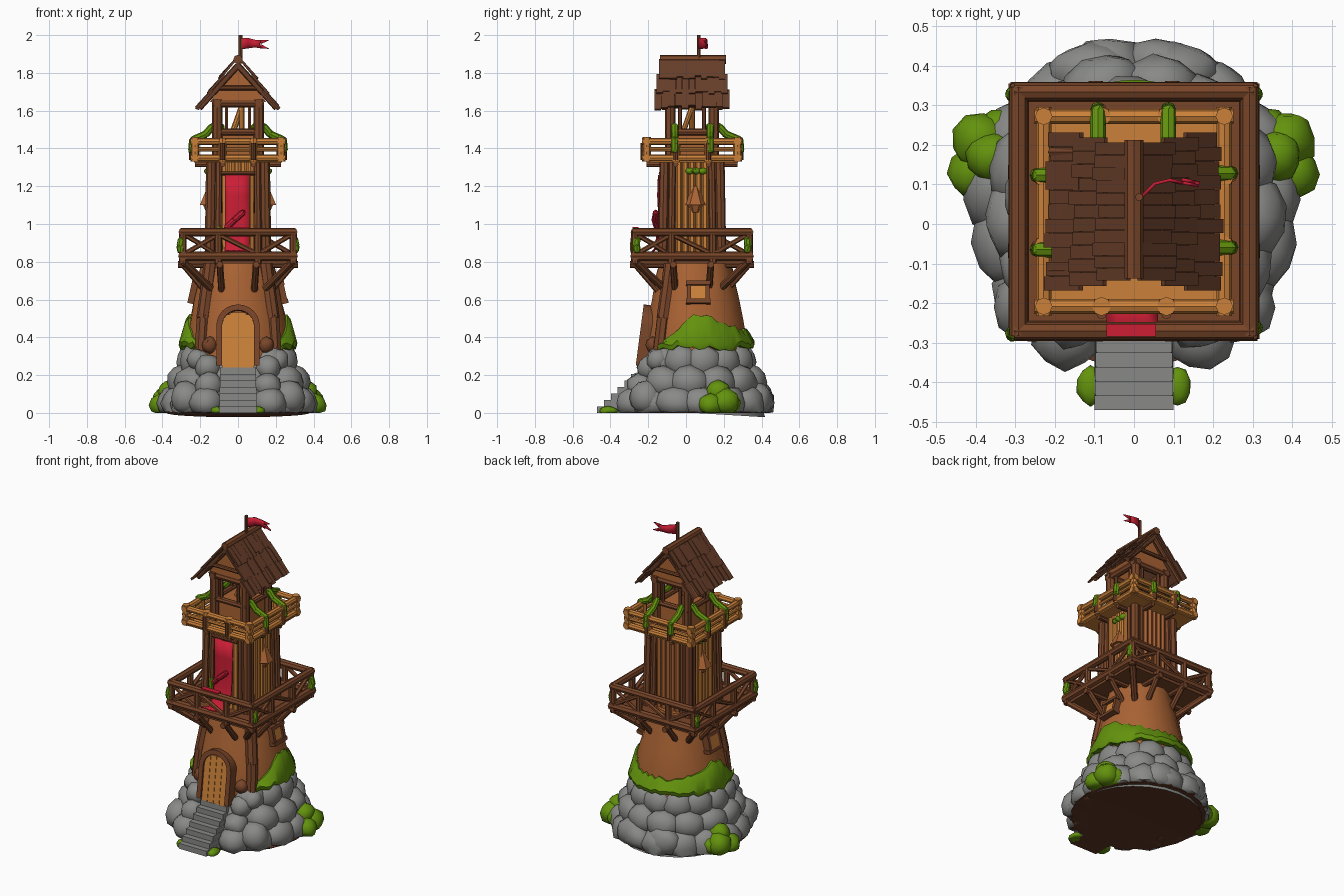
import bpy, bmesh, math, random
from mathutils import Vector, Matrix

if "Cube" in bpy.data.objects:
    bpy.data.objects.remove(bpy.data.objects["Cube"])
random.seed(4)
CY = 0.032  # tower axis in y

def mat(name, r, g, b):
    m = bpy.data.materials.new(name)
    m.diffuse_color = (r, g, b, 1)
    m.use_nodes = True
    m.node_tree.nodes["Principled BSDF"].inputs["Base Color"].default_value = m.diffuse_color
    return m
ROCK = mat("grey rock", .25, .255, .245)
MOSS = mat("moss green", .125, .29, .004)
WALL = mat("clay brown", .40, .125, .034)
LOG = mat("log brown", .19, .060, .022)
PLANK = mat("light timber", .60, .22, .042)
ROOF = mat("roof brown", .135, .047, .022)
RED = mat("banner red", .60, .013, .035)
BASE = mat("underside brown", .11, .040, .018)

def finish(bm, name, *mats, smooth=40, rule=None):
    bmesh.ops.recalc_face_normals(bm, faces=bm.faces)
    if rule:
        for f in bm.faces:
            f.material_index = rule(f)
    me = bpy.data.meshes.new(name)
    bm.to_mesh(me); bm.free()
    for m in mats:
        me.materials.append(m)
    ob = bpy.data.objects.new(name, me)
    bpy.context.collection.objects.link(ob)
    if smooth:
        bpy.ops.object.select_all(action='DESELECT')
        ob.select_set(True); bpy.context.view_layer.objects.active = ob
        bpy.ops.object.shade_smooth_by_angle(angle=math.radians(smooth))
    return ob

def beam(bm, a, b, r, r2=None, n=8):
    a, b = Vector(a), Vector(b); d = b - a
    M = Matrix.Translation((a + b) / 2) @ d.to_track_quat('Z', 'Y').to_matrix().to_4x4()
    bmesh.ops.create_cone(bm, cap_ends=True, segments=n, radius1=r, radius2=r if r2 is None else r2, depth=d.length, matrix=M)

def path(bm, pts, r):
    for a, b in zip(pts, pts[1:]):
        beam(bm, a, b, r)
    for p in pts:
        bmesh.ops.create_icosphere(bm, subdivisions=1, radius=r * 1.05, matrix=Matrix.Translation(p))

def box(bm, x0, x1, y0, y1, z0, z1, M=Matrix()):
    S = Matrix.Translation(((x0+x1)/2, (y0+y1)/2, (z0+z1)/2)) @ Matrix.Diagonal((x1-x0, y1-y0, z1-z0, 1))
    bmesh.ops.create_cube(bm, size=1, matrix=M @ S)

def blob(bm, c, s, jit=.08, spin=None):  # lumpy ball cut flat at the ground
    spin = random.uniform(0, 6) if spin is None else spin
    M = Matrix.Translation(c) @ Matrix.Rotation(spin, 4, 'Z') @ Matrix.Diagonal((*s, 1))
    for v in bmesh.ops.create_icosphere(bm, subdivisions=2, radius=1, matrix=M)['verts']:
        v.co = Vector(c) + (v.co - Vector(c)) * random.uniform(1 - jit, 1 + jit)
        v.co.z = max(v.co.z, 0)

def skin(bm, rings, close=True):  # join rings of points
    R = [[bm.verts.new(p) for p in r] for r in rings]
    n = len(R[0])
    for a, b in zip(R, R[1:]):
        for i in range(n if close else n - 1):
            bm.faces.new((a[i], a[(i+1) % n], b[(i+1) % n], b[i]))
    return R

def side(k, u, d, h):  # point on side k of a square balcony, u along, d outward
    x, y = [(u, -d), (d, u), (-u, d), (-d, -u)][k]
    return x * h[0], CY + y * h[1]

# rock mound
bm = bmesh.new()
beam(bm, (0, .04, 0), (0, .06, .33), .38, .245, 24)
for z, R, s, n in ((.05, .345, .085, 15), (.16, .305, .085, 13), (.27, .255, .075, 13)):
    for i in range(n):
        a = 2 * math.pi * (i + z * 5) / n
        x, y = R * math.cos(a), .05 + R * math.sin(a)
        if abs(x) < .17 and y < 0:
            continue
        q = random.uniform(.85, 1.1)
        blob(bm, (x, y, z), (s * q, s * 1.25, .09), spin=a)
for s in (-1, 1):
    for x, y, z, r in ((.17, -.28, .05, .09), (.27, -.21, .08, .09), (.155, -.24, .14, .075), (.16, -.19, .24, .07), (.21, -.15, .28, .06)):
        blob(bm, (s * x, y, z), (r, r, r))
    blob(bm, (s * .1, .38, .07), (.12, .08, .1), spin=0)
finish(bm, "rock_mound", ROCK, BASE, smooth=60, rule=lambda f: int(f.calc_center_median().z < .002))
bm = bmesh.new()
beam(bm, (0, .04, 0), (0, .04, .004), .40, n=24)
finish(bm, "underside", BASE)

# stone steps
bm = bmesh.new()
for i in range(7):
    w = .1 - .001 * i
    box(bm, -w, w, -.47 + i * .036, -.18, 0, .035 + i * .034)
bmesh.ops.bevel(bm, geom=bm.edges[:], offset=.004, segments=1)
finish(bm, "stone_steps", ROCK, BASE, smooth=0, rule=lambda f: int(f.calc_center_median().z < .001))

# bushes at the foot
bm = bmesh.new()
for s in (-1, 1):
    for x, y, z, r in ((.385, .21, .06, .075), (.405, .13, .04, .065), (.36, .17, .11, .065), (.34, .23, .05, .06)):
        blob(bm, (s * x, y, z), (r, r, r))
    blob(bm, (s * .11, -.41, .01), (.035, .05, .025), spin=0)
finish(bm, "bushes", MOSS, smooth=60)

# round clay lower storey
PROF = ((.28, .275), (.4, .27), (.5, .256), (.6, .235), (.7, .212), (.8, .188), (.83, .18))
def rad(z):
    for (z0, r0), (z1, r1) in zip(PROF, PROF[1:]):
        if z <= z1:
            return r0 + (r1 - r0) * (z - z0) / (z1 - z0)
    return PROF[-1][1]
bm = bmesh.new()
rings = []
for z, r in PROF:
    rings.append([((r + random.uniform(-.006, .006)) * math.cos(a), .05 + (r + random.uniform(-.006, .006)) * math.sin(a),
                   z + random.uniform(-.01, .01)) for a in [i * math.tau / 22 for i in range(22)]])
R = skin(bm, rings)
bm.faces.new(R[-1]); bm.faces.new(R[0])
finish(bm, "lower_storey", WALL)

# moss collar, open at the front
bm = bmesh.new()
rings = []
for i in range(49):
    a = math.radians(-40 + 260 * i / 48)
    end = min(1, i / 7, (48 - i) / 7)
    top = .375 + end * (.06 + .08 * abs(math.cos(a)) ** 3 + random.uniform(-.015, .015))
    low = .345 + random.uniform(-.015, .015)
    cs = [(.24, low), (.305, low), (.314, low + .025), (rad(top - .03) + .022, top - .025), (rad(top) + .008, top), (rad(top) - .03, top)]
    rings.append([(r * math.cos(a), .05 + r * math.sin(a), z) for r, z in cs])
R = skin(bm, rings)
bm.faces.new(R[0]); bm.faces.new(R[-1])
finish(bm, "moss_collar", MOSS)

# arched doorway, leaning with the wall
LEAN = Matrix.Translation((0, -.25, .25)) @ Matrix.Rotation(-.13, 4, 'X') @ Matrix.Translation((0, .25, -.25))
def arch(w, z0, zs):
    return [(w, z0)] + [(w * math.cos(t), zs + w * math.sin(t)) for t in [i * math.pi / 12 for i in range(13)]] + [(-w, z0)]
bm = bmesh.new()
o, i_ = arch(.115, .25, .46), arch(.085, .25, .46)
skin(bm, [[LEAN @ Vector((x, y, z)) for x, z in p] for p, y in ((o, -.14), (o, -.266), (i_, -.266), (i_, -.14))], close=False)
finish(bm, "door_frame", LOG)
bm = bmesh.new()
for k in range(4):
    x0 = -.085 + k * .0425
    h = .46 + math.sqrt(.086 ** 2 - min(abs(x0), abs(x0 + .0425)) ** 2) - .012
    box(bm, x0 + .001, x0 + .0415, -.255, -.14, .24, h, LEAN)
finish(bm, "door_planks", PLANK, smooth=0)
bm = bmesh.new()
for s in (-1, 1):
    path(bm, [(s * .195, -.14, .33), (s * .185, -.12, .5), (s * .16, -.095, .68), (s * .145, -.08, .8)], .036)
    blob(bm, (s * .15, -.175, .36), (.04, .04, .045))
finish(bm, "front_roots", LOG)

# side windows
for s, nm in ((1, "right"), (-1, "left")):
    M = Matrix.Translation((s * .226, .065, .635)) @ Matrix.Rotation(-s * .22, 4, 'Y')
    bm = bmesh.new()
    for a, b in ((-.06, -.038), (.038, .06)):
        box(bm, -.03, .026, a, b, -.055, .055, M)
        box(bm, -.03, .03, -.065, .065, a, b, M)
    finish(bm, nm + "_window_frame", LOG, smooth=0)
    bm = bmesh.new()
    box(bm, -.03, .014, -.04, .04, -.04, .04, M)
    finish(bm, nm + "_window_pane", PLANK, smooth=0)

# square middle storey: wall, vertical boards, corner logs
bm = bmesh.new()
box(bm, -.14, .14, -.085, .178, .8, 1.36)
finish(bm, "middle_wall", WALL, smooth=0)
H = (.145, .15)
bm, bl = bmesh.new(), bmesh.new()
for k in range(4):
    for u, r in ((-1, .027), (-.72, .02), (.72, .02)):
        b, t = side(k, u, 1, (.15, .155)), side(k, u, 1, (.142, .145))
        beam(bm, (*b, .8), (*t, 1.36), r)
    for j in range(5):
        p = side(k, -.46 + .23 * j, 1, H)
        beam(bl, (*p, .82), (*p, 1.36 - .03 * random.random()), .017, n=6)
finish(bm, "corner_logs", LOG)
finish(bl, "wall_boards", WALL, PLANK, rule=lambda f: int(f.calc_center_median().y < .14))
bm, bg = bmesh.new(), bmesh.new()
for s in (-1, 1):
    beam(bm, (s * .15, .05, 1.1), (s * .15, .05, 1.2), .06, .012, 6)
    beam(bm, (s * .15, .05, 1.06), (s * .15, .05, 1.1), .02, .04, 6)
    for y in (.02, .055, .09):
        blob(bg, (s * .157, y, 1.28), (.022, .025, .018))
finish(bm, "side_hoods", WALL)
finish(bg, "wall_moss", MOSS)

# lower balcony
H = (.292, .302)
bm = bmesh.new()
box(bm, -.29, .29, CY - .295, CY + .295, .79, .82)
finish(bm, "lower_deck", LOG, smooth=0)
bm, bs = bmesh.new(), bmesh.new()
for k in range(4):
    P = lambda u, z, d=1: (*side(k, u, d, H), z)
    beam(bm, P(-1.04, .957), P(1.04, .957), .023)
    beam(bm, P(-1.07, .83), P(1.07, .83), .025)
    for u in (-1, -.36, .36):
        beam(bm, P(u, .79), P(u, .965), .02)
    for a, b in ((-.98, -.36), (.36, -.36), (.36, .98)):
        beam(bm, P(a, .84), P(b, .945), .013, n=6)
    beam(bm, P(-.98, .945), P(-.4, .84), .011, n=6)
    beam(bm, P(.98, .945), P(.4, .84), .011, n=6)
    for u in (-.33, .33):
        beam(bs, P(u, .785, .4), P(u, .785, 1.09), .018)
        beam(bs, P(u, .79, 1), P(u * .9, .65, .6), .018)
    beam(bs, P(-.98, .8, .98), P(-.5, .66, .5), .02)
finish(bm, "lower_railing", LOG)
finish(bs, "lower_struts", LOG)
bm = bmesh.new()
for x, y in ((-.3, -.275), (.3, -.26), (.3, .325), (-.3, .325)):
    path(bm, [(x, y, .915), (x * 1.02, y * 1.01, .885), (x * 1.01, y, .86)], .02)
path(bm, [(-.1, -.13, .98), (-.1, -.14, .92), (-.09, -.15, .87)], .012)
finish(bm, "lower_vines", MOSS)

# red banner falling onto the deck, plus a crumpled fold
bm = bmesh.new()
prof = [(-.145, 1.26), (-.148, 1.15), (-.146, 1.05), (-.15, .95), (-.165, .87), (-.2, .835), (-.28, .862)]
skin(bm, [[(x, y + .005 * math.sin(i * 2 + k), z) for i, x in enumerate((-.07, -.04, -.01, .02, .06))] for k, (y, z) in enumerate(prof)], close=False)
box(bm, -.07, .055, -.284, -.252, .976, .984)
ob = finish(bm, "banner", RED)
ob.modifiers.new("thick", 'SOLIDIFY').thickness = .006
bm = bmesh.new()
path(bm, [(-.06, -.155, .98), (-.02, -.167, 1.02), (.025, -.16, 1.06)], .016)
finish(bm, "banner_fold", RED)
bm = bmesh.new()
beam(bm, (-.09, -.135, 1.268), (.09, -.135, 1.268), .01)
finish(bm, "banner_bar", LOG)

# upper balcony
H = (.228, .24)
bm = bmesh.new()
box(bm, -.232, .232, CY - .242, CY + .242, 1.325, 1.35)
finish(bm, "upper_deck", PLANK, smooth=0)
bm, bs = bmesh.new(), bmesh.new()
for k in range(4):
    P = lambda u, z, d=1: (*side(k, u, d, H), z)
    for z, r in ((1.35, .019), (1.395, .012), (1.437, .019)):
        beam(bm, P(-1.1, z), P(1.1, z), r)
    beam(bm, P(-1, 1.33), P(-1, 1.46), .022)
    for u in (-.36, .36):
        beam(bm, P(u, 1.33), P(u, 1.455), .024)
        beam(bs, P(u, 1.34, 1.08), P(u, 1.43, 1.08), .013)
        beam(bs, P(u, 1.315, .3), P(u, 1.315, 1), .014)
finish(bm, "upper_railing", PLANK)
finish(bs, "upper_straps", LOG)
bm = bmesh.new()
for k in (1, 2, 3):
    for u in (-.38, .4):
        path(bm, [(*side(k, u, d, H), z) for d, z in ((.6, 1.515), (.75, 1.475), (.92, 1.458), (1.05, 1.445), (1.07, 1.39))], .02)
finish(bm, "upper_vines", MOSS)

# lookout cabin
bm, bw = bmesh.new(), bmesh.new()
H = (.11, .115)
for k in range(4):
    P = lambda u, z, d=1: (*side(k, u, d, H), z)
    beam(bm, P(-1, 1.34), P(-1, 1.66), .028)
    beam(bm, P(-1.2, 1.487), P(1.2, 1.487), .018)
    beam(bm, P(-1.25, 1.64), P(1.25, 1.64), .022)
    beam(bm, P(-.55, 1.49), P(-.55, 1.64), .01, n=6)
    beam(bm, P(.55, 1.49), P(.55, 1.64), .01, n=6)
finish(bm, "cabin_frame", LOG)
box(bw, -.105, .105, CY - .11, CY + .11, 1.34, 1.48)
finish(bw, "cabin_wall", WALL, smooth=0)
bm = bmesh.new()
beam(bm, (-.03, CY, 1.48), (.02, CY, 1.62), .016)
beam(bm, (.02, CY - .05, 1.48), (.02, CY, 1.62), .014)
finish(bm, "cabin_stand", PLANK)

# gable boards
bm = bmesh.new()
for y in (CY - .12, CY + .12):
    R = skin(bm, [[(-.15, y + d, 1.645), (.15, y + d, 1.645), (0, y + d, 1.83)] for d in (-.008, .008)])
    for r in R:
        bm.faces.new(r)
finish(bm, "gable_boards", WALL, smooth=0)

# shingle roof with ridge and rafters
bm, br = bmesh.new(), bmesh.new()
for s in (-1, 1):
    d, n = Vector((s * .66, 0, -.75)), Vector((s * .75, 0, .66))
    M = Matrix.Translation((0, CY, 1.858)) @ Matrix((d, (0, 1, 0), n)).transposed().to_4x4()
    box(bm, 0, .31, -.17, .17, -.014, .0, M)
    for t, ln, off, hw in ((.2, .13, .004, .2), (.1, .13, .012, .188), (0, .13, .02, .175)):
        for j in range(11):
            y0 = -hw + j * 2 * hw / 11
            box(bm, t, t + ln + random.uniform(-.016, .008), y0, y0 + 2 * hw / 11 - .001, off - .008, off + random.uniform(.002, .005),
                M @ Matrix.Rotation(random.uniform(-.02, .03), 4, 'Y'))
    for y in (-.15, .15):
        beam(br, (0, CY + y, 1.84), (s * .205, CY + y, 1.613), .016)
beam(br, (0, CY - .17, 1.872), (0, CY + .18, 1.872), .024)
for y in (-.15, .15):
    beam(br, (-.1, CY + y, 1.72), (.1, CY + y, 1.72), .012)
finish(bm, "roof_shingles", ROOF, smooth=0)
finish(br, "ridge_and_rafters", LOG)

# flagpole and swallow-tail flag
bm = bmesh.new()
beam(bm, (.013, .068, 1.85), (.013, .068, 2.0), .01)
finish(bm, "flagpole", LOG)
bm = bmesh.new()
F = [(.015, .07, 1.925, 1.985), (.05, .105, 1.93, 1.985), (.09, .115, 1.935, 1.975), (.125, .108, 1.93, 1.975)]
skin(bm, [[(x, y, a), (x - (.01 if i == 3 else 0), y, (a + b) / 2), (x, y, b)] for i, (x, y, a, b) in enumerate(F)], close=False)
for a, b, tip in ((1.93, 1.952, 1.927), (1.952, 1.975, 1.973)):
    bm.faces.new([bm.verts.new(p) for p in ((.12, .109, a), (.12, .109, b), (.165, .1, tip))])
ob = finish(bm, "flag", RED)
ob.modifiers.new("thick", 'SOLIDIFY').thickness = .008
